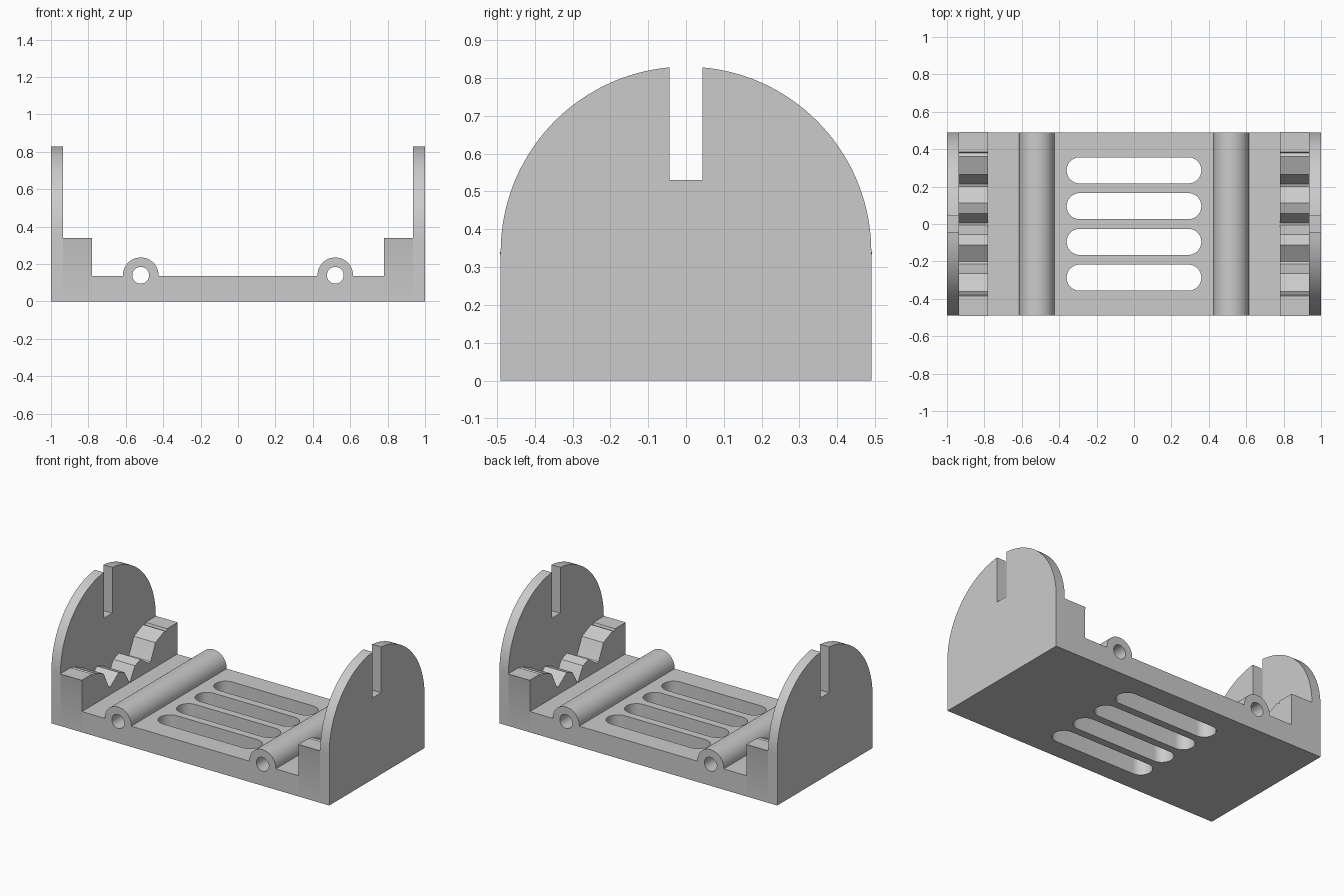
import bpy, bmesh
from math import pi, sin, cos, asin, radians
from mathutils import Vector

cube = bpy.data.objects.get("Cube")
if cube:
    bpy.data.objects.remove(cube, do_unlink=True)

GREY = (0.6, 0.6, 0.6, 1)
mat = bpy.data.materials.new("plain grey")
mat.use_nodes = True
mat.diffuse_color = GREY
mat.node_tree.nodes["Principled BSDF"].inputs["Base Color"].default_value = GREY

DEPTH = 0.49      # half depth of the cradle
FLOOR = 0.135     # floor plate height
SHELF = 0.34      # shelf height and centre of the round ends
TUBE_X, TUBE_Z, TUBE_R, BORE = 0.52, 0.14, 0.095, 0.045


def arc(cx, cy, r, a0, a1, n=32):
    return [(cx + r * cos(a0 + (a1 - a0) * i / n),
             cy + r * sin(a0 + (a1 - a0) * i / n)) for i in range(n + 1)]


def prism(name, outline, axis, lo, hi):
    """Extrude a 2D outline along the axis from lo to hi."""
    place = {"X": lambda a, b, t: (t, a, b),
             "Y": lambda a, b, t: (a, t, b),
             "Z": lambda a, b, t: (a, b, t)}[axis]
    bm = bmesh.new()
    face = bm.faces.new([bm.verts.new(place(a, b, lo)) for a, b in outline])
    new = bmesh.ops.extrude_face_region(bm, geom=[face])["geom"]
    offset = Vector(place(0, 0, hi - lo))
    bmesh.ops.translate(bm, vec=offset,
                        verts=[v for v in new if isinstance(v, bmesh.types.BMVert)])
    bmesh.ops.recalc_face_normals(bm, faces=bm.faces)
    mesh = bpy.data.meshes.new(name)
    bm.to_mesh(mesh)
    bm.free()
    mesh.materials.append(mat)
    obj = bpy.data.objects.new(name, mesh)
    bpy.context.collection.objects.link(obj)
    return obj


def cut(obj, cutters):
    """Subtract the cutters, bake the result and remove them."""
    for c in cutters:
        c.hide_render = True
        mod = obj.modifiers.new("cut", "BOOLEAN")
        mod.operation = "DIFFERENCE"
        mod.solver = "EXACT"
        mod.object = c
    graph = bpy.context.evaluated_depsgraph_get()
    obj.data = bpy.data.meshes.new_from_object(obj.evaluated_get(graph))
    obj.modifiers.clear()
    for c in cutters:
        bpy.data.objects.remove(c, do_unlink=True)


def smooth(obj):
    bpy.ops.object.select_all(action="DESELECT")
    obj.select_set(True)
    bpy.context.view_layer.objects.active = obj
    bpy.ops.object.shade_smooth_by_angle(angle=radians(25))


# Floor plate with two raised tubes
dip = asin((FLOOR - TUBE_Z) / TUBE_R)
outline = [(-0.78, 0), (0.78, 0), (0.78, FLOOR)]
for x in (TUBE_X, -TUBE_X):
    outline += arc(x, TUBE_Z, TUBE_R, dip, pi - dip)
outline.append((-0.78, FLOOR))
floor = prism("floor_plate", outline, "Y", -DEPTH, DEPTH)

# Tube bores and four rounded vents
cutters = [prism("bore_cutter", arc(x, TUBE_Z, BORE, 0, 2 * pi)[:-1], "Y", -0.6, 0.6)
           for x in (TUBE_X, -TUBE_X)]
for i in range(4):
    y = (i - 1.5) * 0.191
    vent = arc(0.29, y, 0.07, -pi / 2, pi / 2, 20) + arc(-0.29, y, 0.07, pi / 2, 3 * pi / 2, 20)
    cutters.append(prism("vent_cutter", vent, "Z", -0.1, 0.3))
cut(floor, cutters)
smooth(floor)

# Toothed shelf: half profile mirrored about the middle
half = [(0.005, 0.14), (0.03, 0.185), (0.055, 0.225), (0.112, 0.245), (0.155, 0.215),
        (0.2, 0.185), (0.215, 0.19), (0.24, 0.24), (0.265, 0.295), (0.36, 0.335), (0.38, 0.325),
        (0.385, SHELF), (DEPTH + 0.003, SHELF), (DEPTH, SHELF - 0.01), (DEPTH, 0)]
teeth = half + [(-y, z) for y, z in reversed(half)]

# Round-topped end wall with an open slot
SLOT_W, SLOT_Z = 0.043, 0.53
edge = asin(SLOT_W / DEPTH)
wall = [(-DEPTH, 0), (DEPTH, 0)] + arc(0, SHELF, DEPTH, 0, pi / 2 - edge)
wall += [(SLOT_W, SLOT_Z), (-SLOT_W, SLOT_Z)] + arc(0, SHELF, DEPTH, pi / 2 + edge, pi)

for side, s in (("left", 1), ("right", -1)):
    smooth(prism(side + "_toothed_shelf", teeth, "X", s * 0.78, s * 0.935))
    smooth(prism(side + "_end_wall", wall, "X", s * 0.935, s))
